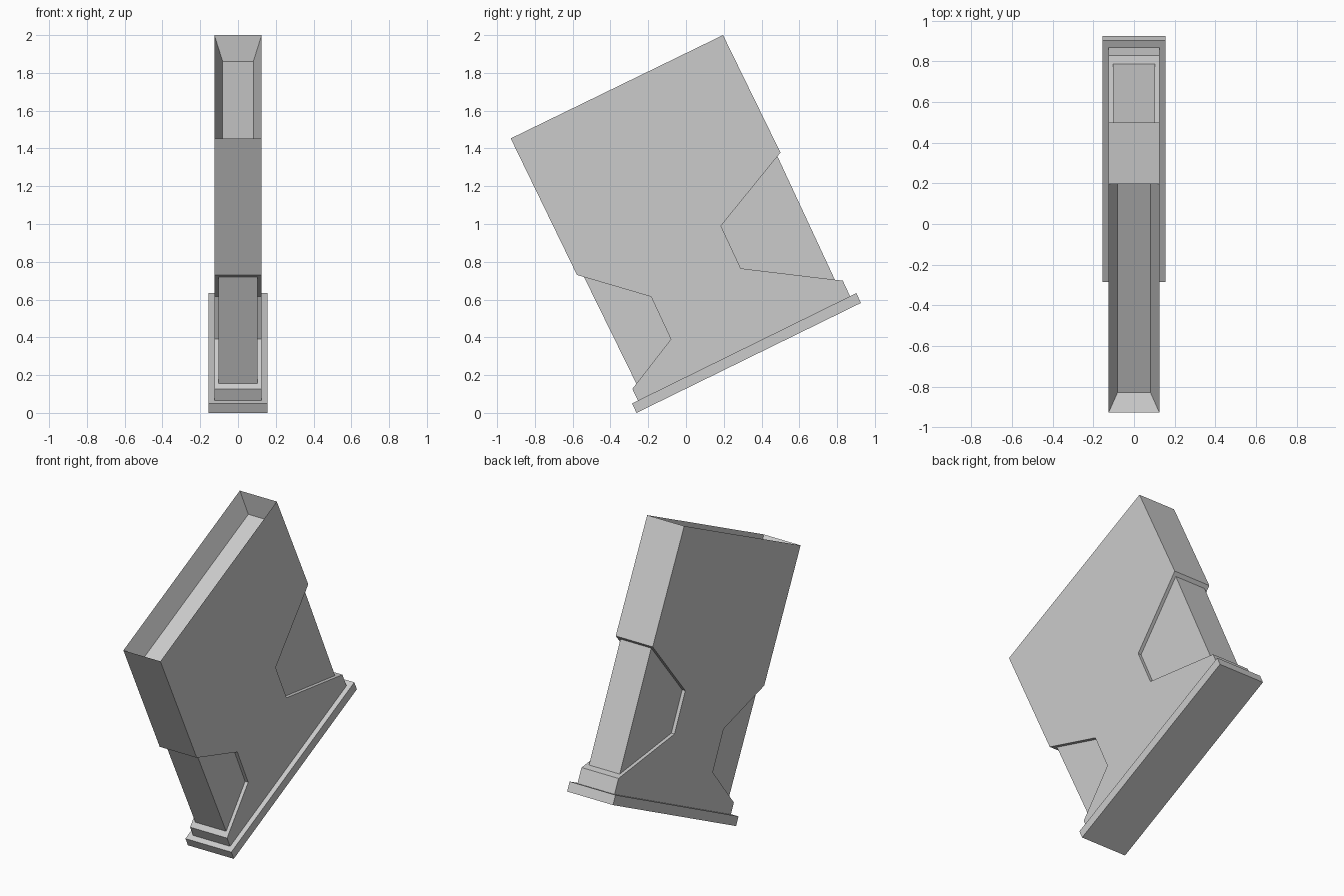
import bpy
import bmesh
from mathutils import Vector

if "Cube" in bpy.data.objects:
    bpy.data.objects.remove(bpy.data.objects["Cube"])


def prism(name, outline, half_width):
    """Extrude a side-view (y, z) outline symmetrically along x."""
    bm = bmesh.new()
    rings = [[bm.verts.new((x, y, z)) for y, z in outline]
             for x in (-half_width, half_width)]
    bm.faces.new(rings[0])
    bm.faces.new(rings[1][::-1])
    n = len(outline)
    for i in range(n):
        j = (i + 1) % n
        bm.faces.new((rings[0][i], rings[1][i], rings[1][j], rings[0][j]))
    bmesh.ops.recalc_face_normals(bm, faces=bm.faces[:])
    mesh = bpy.data.meshes.new(name)
    bm.to_mesh(mesh)
    bm.free()
    obj = bpy.data.objects.new(name, mesh)
    bpy.context.collection.objects.link(obj)
    return obj


# Outer casing with the two grip notches
casing = prism("casing", [
    (-0.928, 1.453), (-0.577, 0.73), (-0.185, 0.615), (-0.08, 0.39),
    (-0.284, 0.127), (-0.252, 0.06), (0.872, 0.61), (0.83, 0.70),
    (0.29, 0.765), (0.185, 0.99), (0.50, 1.378), (0.196, 2.0)], 0.125)

# Open slot sunk into the sloping top
up = Vector((0, -0.4384, 0.8988))
bm = bmesh.new()
bm.from_mesh(casing.data)
top = max(bm.faces, key=lambda f: f.calc_center_median().dot(up))
bmesh.ops.inset_region(bm, faces=[top], thickness=0.044, use_even_offset=True)
bmesh.ops.translate(bm, verts=top.verts[:], vec=-0.135 * up)
bm.to_mesh(casing.data)
bm.free()

# Narrower core showing inside the notches
prism("core", [
    (-0.555, 0.75), (-0.231, 0.09), (0.83, 0.615), (0.46, 1.41)], 0.104)

# Base plate
prism("base_plate", [
    (-0.286, 0.05), (-0.262, 0.0), (0.926, 0.582), (0.902, 0.634)], 0.155)
